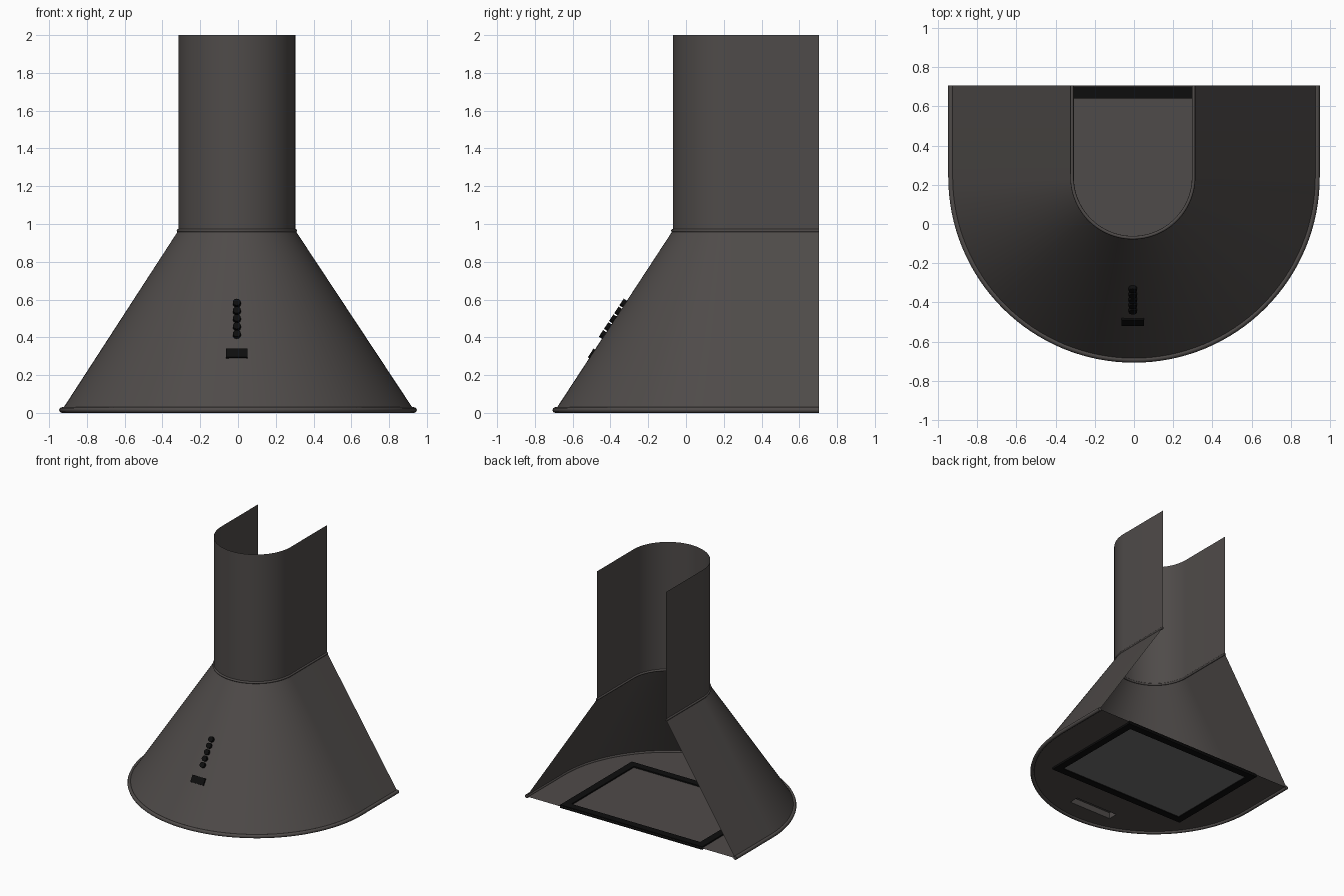
import bpy
import bmesh
import math
from mathutils import Matrix, Vector

if "Cube" in bpy.data.objects:
    bpy.data.objects.remove(bpy.data.objects["Cube"], do_unlink=True)

BACK = 0.705        # y of the open wall side
CENTRE = 0.24       # y where the straight sides meet the round front
BASE_R, NECK_R = 0.932, 0.31
BASE_Z, NECK_Z, TOP_Z = 0.015, 0.965, 2.0
SHIFT = -0.006      # small sideways offset of flue and controls


def material(name, rgb):
    m = bpy.data.materials.new(name)
    m.use_nodes = True
    m.diffuse_color = (*rgb, 1)
    m.node_tree.nodes["Principled BSDF"].inputs["Base Color"].default_value = (*rgb, 1)
    return m


steel = material("dark warm steel", (0.078, 0.070, 0.067))
black = material("black plastic", (0.004, 0.004, 0.004))
mesh_grey = material("filter grey", (0.16, 0.16, 0.16))


def finish(name, bm, mat, smooth=False):
    me = bpy.data.meshes.new(name)
    bm.to_mesh(me)
    bm.free()
    ob = bpy.data.objects.new(name, me)
    bpy.context.collection.objects.link(ob)
    me.materials.append(mat)
    if smooth:
        select(ob)
        bpy.ops.object.shade_smooth_by_angle(angle=math.radians(35))
    return ob


def select(ob):
    bpy.ops.object.select_all(action="DESELECT")
    ob.select_set(True)
    bpy.context.view_layer.objects.active = ob


def u_path(r, z, cx=0.0, steps=64):
    """Horseshoe outline, open towards the wall."""
    pts = [Vector((cx + r, BACK, z))]
    for i in range(steps + 1):
        a = math.pi * i / steps
        pts.append(Vector((cx + r * math.cos(a), CENTRE - r * math.sin(a), z)))
    pts.append(Vector((cx - r, BACK, z)))
    return pts


def loft(name, low, high, mat):
    bm = bmesh.new()
    a = [bm.verts.new(p) for p in low]
    b = [bm.verts.new(p) for p in high]
    for i in range(len(a) - 1):
        bm.faces.new((a[i], b[i], b[i + 1], a[i + 1]))
    return finish(name, bm, mat, True)


def bead(name, pts, radius, mat):
    cu = bpy.data.curves.new(name, "CURVE")
    cu.dimensions = "3D"
    cu.bevel_depth = radius
    cu.bevel_resolution = 2
    cu.use_fill_caps = True
    sp = cu.splines.new("POLY")
    sp.points.add(len(pts) - 1)
    for p, q in zip(sp.points, pts):
        p.co = (*q, 1)
    ob = bpy.data.objects.new(name, cu)
    bpy.context.collection.objects.link(ob)
    cu.materials.append(mat)
    select(ob)
    bpy.ops.object.convert(target="MESH")
    bpy.ops.object.shade_smooth_by_angle(angle=math.radians(50))


def add_box(bm, lo, hi):
    lo, hi = Vector(lo), Vector(hi)
    m = Matrix.Translation((lo + hi) / 2) @ Matrix.Diagonal((*(hi - lo), 1))
    bmesh.ops.create_cube(bm, size=1, matrix=m)


# Flue, canopy and their rolled edges
neck = u_path(NECK_R, NECK_Z, SHIFT)
loft("flue", neck, u_path(NECK_R, TOP_Z, SHIFT), steel)
loft("canopy", u_path(BASE_R, BASE_Z), neck, steel)
bead("neck_bead", neck, 0.009, steel)
bead("base_rim", u_path(BASE_R, BASE_Z), 0.015, steel)

# Underside panel with a recessed lamp pocket
bm = bmesh.new()
outer = [bm.verts.new(p) for p in u_path(BASE_R, BASE_Z)]
lamp = [(-0.2, -0.53), (0.19, -0.53), (0.19, -0.45), (-0.2, -0.45)]
hole = [bm.verts.new((x, y, BASE_Z)) for x, y in lamp]
roof = [bm.verts.new((x, y, BASE_Z + 0.05)) for x, y in lamp]
edges = [bm.edges.new((ring[i - 1], ring[i])) for ring in (outer, hole) for i in range(len(ring))]
bmesh.ops.triangle_fill(bm, use_beauty=True, edges=edges, normal=(0, 0, -1))
for i in range(4):
    bm.faces.new((hole[i - 1], roof[i - 1], roof[i], hole[i]))
bm.faces.new(roof[::-1])
finish("underside_panel", bm, steel)

# Grease filter and its black frame
X, Y0, Y1, W = 0.635, -0.215, 0.70, 0.06
bm = bmesh.new()
for s in (-1, 1):
    add_box(bm, (min(s * X, s * (X - W)), Y0, 0), (max(s * X, s * (X - W)), Y1, 0.025))
for y in (Y0, Y1 - W):
    add_box(bm, (W - X, y, 0), (X - W, y + W, 0.025))
finish("filter_frame", bm, black)

bm = bmesh.new()
add_box(bm, (W - X, Y0 + W, 0.006), (X - W, Y1 - W, 0.012))
finish("filter", bm, mesh_grey)

# Controls lie on the sloping front of the canopy
low = Vector((SHIFT, CENTRE - BASE_R, BASE_Z))
high = Vector((SHIFT, CENTRE - NECK_R, NECK_Z))
slope = (high - low).normalized()
across = Vector((1, 0, 0))
normal = across.cross(slope)
turn = Matrix((across, slope, normal)).transposed().to_4x4()


def on_slope(z):
    return Matrix.Translation(low.lerp(high, (z - BASE_Z) / (NECK_Z - BASE_Z))) @ turn


bm = bmesh.new()
for i in range(5):
    bmesh.ops.create_cone(bm, cap_ends=True, segments=20, radius1=0.021, radius2=0.021,
                          depth=0.04, matrix=on_slope(0.41 + 0.0415 * i))
finish("control_buttons", bm, black, True)

bm = bmesh.new()
bmesh.ops.create_cube(bm, size=1, matrix=on_slope(0.313) @ Matrix.Diagonal((0.115, 0.055, 0.018, 1)))
finish("control_display", bm, black)
